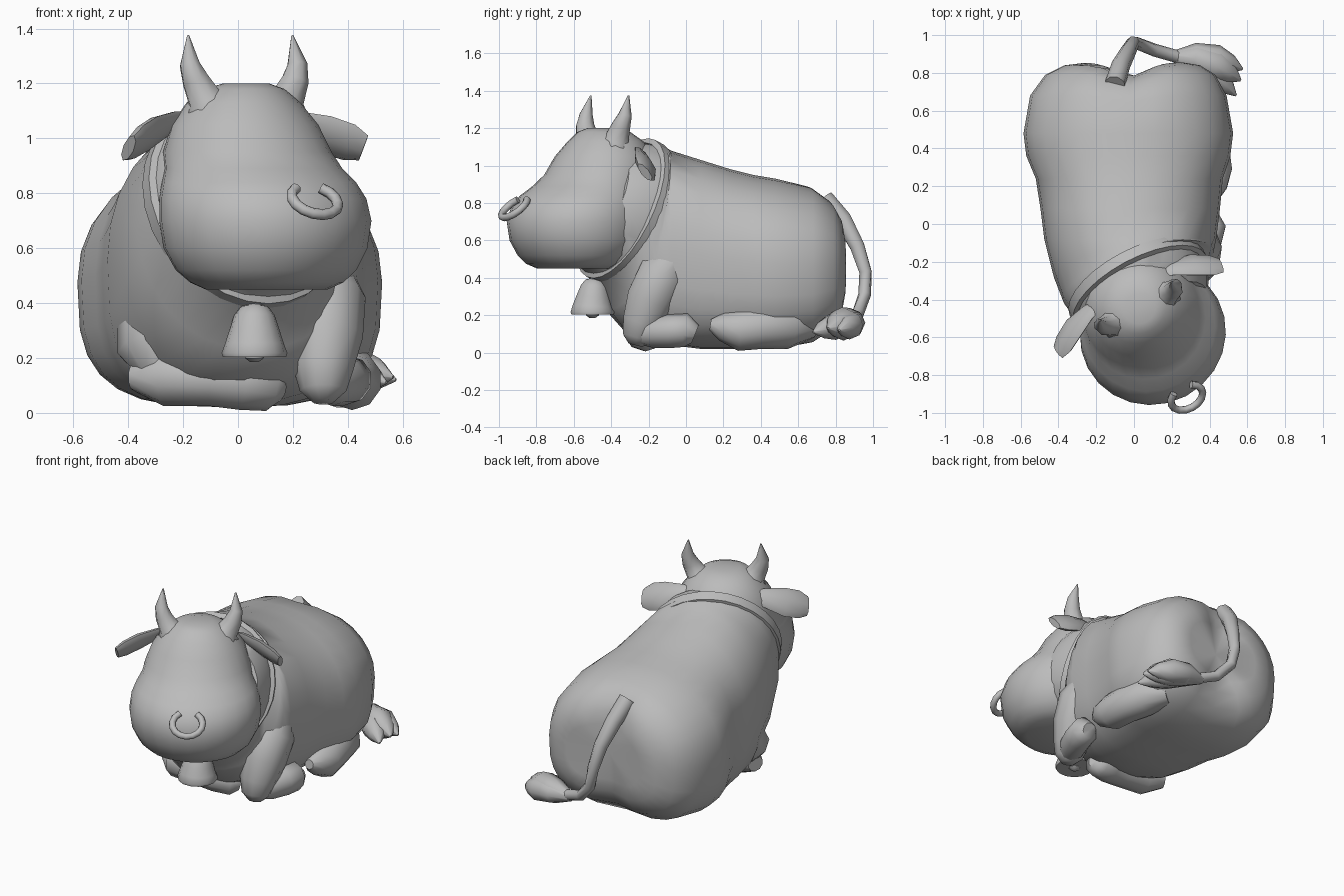
import bpy, bmesh, math
from mathutils import Vector as V

hide = bpy.data.materials.new("plain_grey")
hide.diffuse_color = (0.5, 0.5, 0.5, 1)

YAW = math.radians(28)          # the head is turned to one side
HEAD = V((0.02, -0.43, 0))


def frame(yaw, tilt=0):
    """Right, forward and up axes of a turned, leaning section."""
    right = V((math.cos(yaw), math.sin(yaw), 0))
    flat = V((math.sin(yaw), -math.cos(yaw), 0))
    up = V((0, 0, 1)) * math.cos(tilt) - flat * math.sin(tilt)
    return right, flat, up


def head_pt(r, f, z):
    right, fwd, up = frame(YAW)
    return HEAD + right * r + fwd * f + up * z


def spow(v, e):
    return math.copysign(abs(v) ** e, v)


def oval(c, a, b, n=20, top=2.0, low=2.0):
    """Closed section spanned by half axes a and b; low > 2 is boxier below."""
    pts = []
    for i in range(n):
        t = 2 * math.pi * i / n
        s, k = math.sin(t), math.cos(t)
        e = 2 / (top if s >= 0 else low)
        pts.append(V(c) + a * spow(k, e) + b * spow(s, e))
    return pts


def loft(name, rings, closed=False, angle=50):
    bm = bmesh.new()
    loops = [[bm.verts.new(p) for p in ring] for ring in rings]
    n = len(loops[0])
    pairs = list(zip(loops, loops[1:]))
    if closed:
        pairs.append((loops[-1], loops[0]))
    for lo, hi in pairs:
        for i in range(n):
            j = (i + 1) % n
            bm.faces.new((lo[i], lo[j], hi[j], hi[i]))
    if not closed:
        for ring in (loops[0], loops[-1]):
            mid = bm.verts.new(sum((v.co for v in ring), V()) / n)
            for i in range(n):
                bm.faces.new((ring[i], ring[(i + 1) % n], mid))
    bmesh.ops.recalc_face_normals(bm, faces=bm.faces)
    me = bpy.data.meshes.new(name)
    bm.to_mesh(me)
    bm.free()
    me.materials.append(hide)
    me.shade_smooth()
    me.set_sharp_from_angle(angle=math.radians(angle))
    ob = bpy.data.objects.new(name, me)
    bpy.context.collection.objects.link(ob)
    return ob


def tube(name, pts, radii, wide=(0, 0, 1), flat=1.0, n=10, angle=50):
    """Tapered tube through points; 'wide' steers the section's wide axis."""
    pts = [V(p) for p in pts]
    rings = []
    for i, p in enumerate(pts):
        d = (pts[min(i + 1, len(pts) - 1)] - pts[max(i - 1, 0)]).normalized()
        a = V(wide)
        a = (a - d * a.dot(d)).normalized()
        rings.append(oval(p, a * radii[i], d.cross(a) * radii[i] * flat, n))
    return loft(name, rings, angle=angle)


# Body: y, centre x, half width, bottom, top, from rump to shoulder
rings = []
for y, x, w, z0, z1 in [(0.855, 0.0, 0.26, 0.29, 0.65), (0.84, -0.01, 0.36, 0.21, 0.73),
                        (0.79, -0.02, 0.45, 0.12, 0.82), (0.68, -0.03, 0.52, 0.05, 0.89),
                        (0.48, -0.03, 0.555, 0.02, 0.93), (0.36, -0.03, 0.54, 0.02, 0.95),
                        (0.24, -0.025, 0.495, 0.02, 0.98), (0.08, -0.02, 0.475, 0.02, 1.03),
                        (-0.08, -0.02, 0.455, 0.04, 1.08)]:
    rings.append(oval((x, y, (z0 + z1) / 2), V((w, 0, 0)),
                      V((0, 0, (z1 - z0) / 2)), 28, 2.15, 3.1))
# Shoulder and neck, turning towards the head
for c, w, h, yaw, tilt in [((0, -0.21, 0.60), 0.43, 0.51, 10, 0.2),
                           ((0.015, -0.28, 0.67), 0.41, 0.46, 20, 0.3),
                           ((0.02, -0.325, 0.76), 0.375, 0.39, 28, 0.42),
                           ((0.065, -0.41, 0.79), 0.36, 0.365, 28, 0.42),
                           ((0.11, -0.49, 0.80), 0.31, 0.31, 28, 0.42)]:
    right, _, up = frame(math.radians(yaw), tilt)
    rings.append(oval(c, right * w, up * h, 28, 2.1, 2.2))
body = loft("body", rings)
for v in body.data.vertices:      # groove between the haunches
    if v.co.y > 0.5:
        v.co.y -= (v.co.y - 0.5) * 0.2 * math.exp(-((v.co.x + 0.02) / 0.12) ** 2)

# Collar band around the neck
right, _, up = frame(YAW, 0.42)
ahead = up.cross(right)
band = [oval(V((0.02, -0.325, 0.76)) + ahead * o, right * (0.375 + g), up * (0.39 + g), 28)
        for o, g in [(-0.04, -0.01), (-0.03, 0.02), (0.03, 0.018), (0.04, -0.03)]]
loft("collar", band, closed=True)

# Head: height, forward offset, half width, half length
right, fwd, _ = frame(YAW)
loft("head", [oval(head_pt(0, c, z), right * a, fwd * b, 24)
              for z, c, a, b in [(0.45, 0.18, 0.23, 0.2), (0.475, 0.18, 0.285, 0.26),
                                 (0.52, 0.175, 0.335, 0.31), (0.6, 0.17, 0.375, 0.36),
                                 (0.7, 0.17, 0.39, 0.375), (0.78, 0.15, 0.38, 0.37),
                                 (0.84, 0.12, 0.355, 0.35), (0.89, 0.075, 0.325, 0.325),
                                 (0.95, 0.03, 0.31, 0.3), (1.05, 0.01, 0.27, 0.26),
                                 (1.13, 0.0, 0.21, 0.2), (1.18, 0.01, 0.145, 0.14),
                                 (1.2, 0.02, 0.085, 0.08)]])

# Horns and ears, mirrored across the head
for s, side in ((-1, "left"), (1, "right")):
    tube(side + "_horn",
         [head_pt(s * r, f, z) for r, f, z in
          [(0.13, 0.02, 1.06), (0.16, 0.02, 1.13), (0.17, 0.02, 1.145),
           (0.205, 0.015, 1.21), (0.222, 0.0, 1.27), (0.215, -0.025, 1.375)]],
         [0.09, 0.085, 0.066, 0.052, 0.038, 0.004], wide=fwd, n=8)
    tube(side + "_ear",
         [head_pt(s * r, f, z) for r, f, z in
          [(0.17, -0.1, 1.07), (0.25, -0.09, 1.055), (0.36, -0.05, 1.015),
           (0.44, -0.005, 0.985), (0.485, 0.02, 0.965)]],
         [0.035, 0.06, 0.088, 0.085, 0.06],
         wide=fwd * 0.68 + V((0, 0, 0.73)), flat=0.36, n=8)

# Nose ring, open at the nostrils
drop = fwd * 0.75 + V((0, 0, -0.66))
arc = [math.radians(-145 + 290 * i / 12) for i in range(13)]
tube("nose_ring", [head_pt(0, 0.553, 0.775) + right * 0.09 * math.sin(t)
                   + drop * 0.08 * math.cos(t) for t in arc],
     [0.02] * 13, wide=right.cross(drop), n=8)

# Bell and clapper under the chin
tube("bell", [(0.06, y, z) for y, z in ((-0.5, 0.203), (-0.5, 0.218), (-0.5, 0.25),
                                        (-0.495, 0.3), (-0.49, 0.355), (-0.487, 0.385),
                                        (-0.485, 0.395))],
     [0.115, 0.12, 0.108, 0.092, 0.074, 0.052, 0.02], wide=(1, 0, 0), n=14)
tube("clapper", [(0.06, -0.5, z) for z in (0.185, 0.2, 0.23)],
     [0.015, 0.035, 0.03], wide=(1, 0, 0), n=8)
tube("bell_hanger", [(0.06, -0.49, 0.38), (0.08, -0.47, 0.44)],
     [0.025, 0.025], wide=(1, 0, 0), n=8)

# Folded legs
tube("right_foreleg", [(0.32, -0.02, 0.55), (0.325, -0.12, 0.42), (0.32, -0.19, 0.28),
                       (0.31, -0.235, 0.16), (0.31, -0.26, 0.08), (0.31, -0.27, 0.04)],
     [0.08, 0.14, 0.135, 0.11, 0.085, 0.04], wide=(1, 0, 0))
tube("right_forefoot", [(0.31, -0.28, 0.1), (0.34, -0.18, 0.11), (0.38, -0.08, 0.115),
                        (0.40, 0.0, 0.12), (0.40, 0.05, 0.1)],
     [0.05, 0.085, 0.09, 0.09, 0.05])
tube("left_foreleg", [(-0.27, 0.0, 0.5), (-0.29, -0.1, 0.36), (-0.28, -0.18, 0.23),
                      (-0.27, -0.2, 0.13)],
     [0.08, 0.15, 0.16, 0.08], wide=(1, 0, 0))
tube("left_forefoot", [(-0.38, -0.17, 0.13), (-0.27, -0.22, 0.13), (-0.1, -0.24, 0.125),
                       (0.02, -0.23, 0.11), (0.12, -0.21, 0.09), (0.15, -0.19, 0.08)],
     [0.05, 0.105, 0.1, 0.1, 0.085, 0.045])
tube("right_hind_leg", [(0.28, 0.66, 0.15), (0.36, 0.54, 0.14), (0.395, 0.4, 0.135),
                        (0.415, 0.28, 0.12), (0.42, 0.19, 0.14), (0.42, 0.13, 0.15)],
     [0.08, 0.12, 0.115, 0.11, 0.075, 0.03])

# Tail and its tuft of hair
tube("tail", [(-0.1, 0.74, 0.82), (-0.07, 0.84, 0.71), (-0.03, 0.915, 0.57),
              (-0.005, 0.96, 0.43), (0.02, 0.955, 0.31), (0.11, 0.92, 0.21),
              (0.25, 0.88, 0.16)],
     [0.055, 0.05, 0.042, 0.035, 0.034, 0.034, 0.034], wide=(0.3, 0.7, 0.7), n=8)
for name, tip, r in (("outer", (0.575, 0.82, 0.12), 0.078),
                     ("middle", (0.565, 0.76, 0.13), 0.09),
                     ("inner", (0.54, 0.68, 0.11), 0.075)):
    root, tip = V((0.2, 0.89, 0.16)), V(tip)
    swell = V((0.03, 0.02, 0.01))
    tube(name + "_tail_tuft",
         [root, root.lerp(tip, 0.25) + swell, root.lerp(tip, 0.55) + swell,
          root.lerp(tip, 0.8) + swell * 0.5, tip],
         [0.025, r * 0.85, r, r * 0.65, 0.006], n=8)
